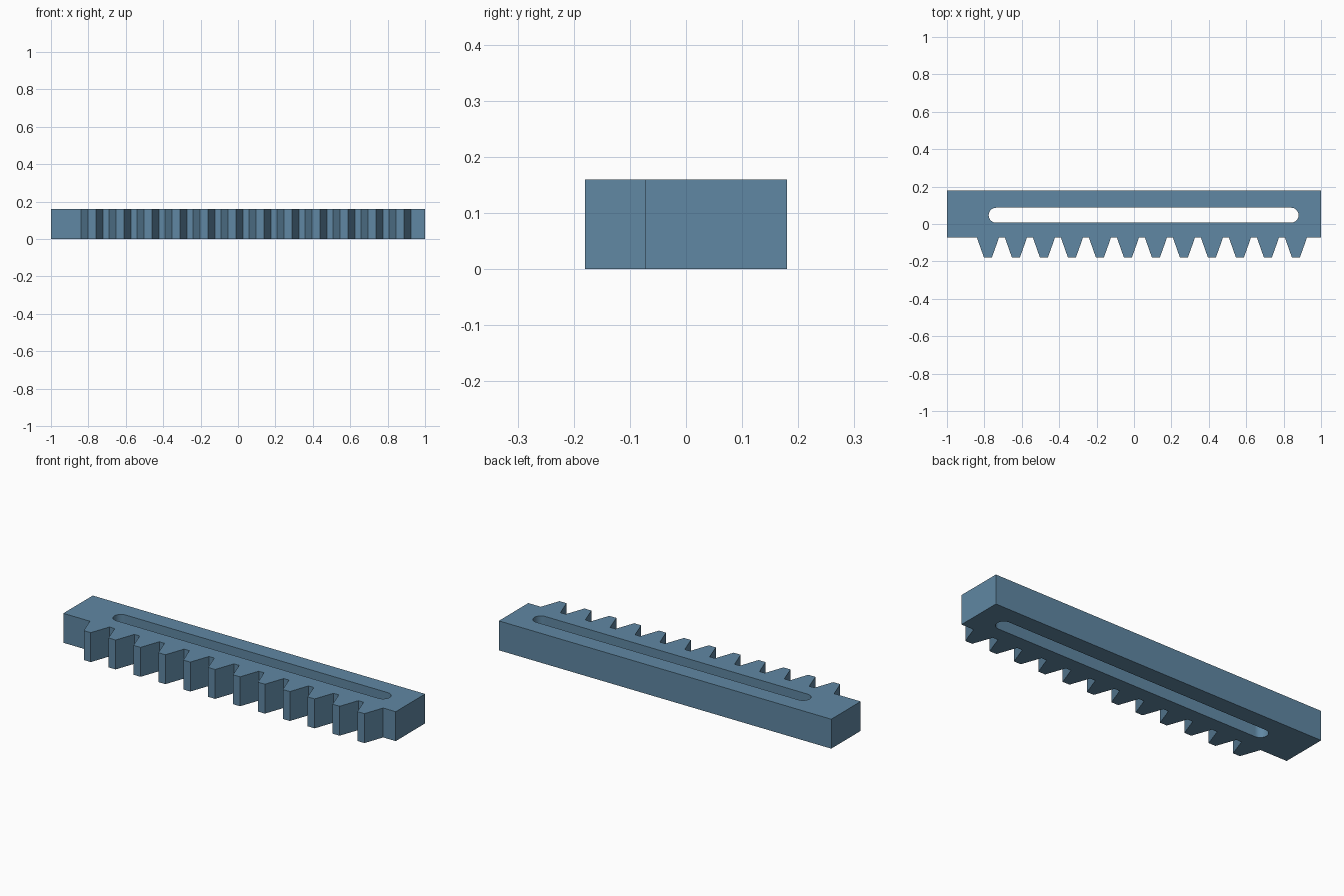
import bpy, bmesh, math

if "Cube" in bpy.data.objects:
    bpy.data.objects.remove(bpy.data.objects["Cube"])

HEIGHT = 0.16
BACK, ROOT, TIP = 0.18, -0.073, -0.18
TEETH, PITCH, FIRST = 12, 0.1497, -0.781
ROOT_HALF, TIP_HALF = 0.059, 0.021
SLOT_LEFT, SLOT_RIGHT, SLOT_Y, SLOT_R = -0.777, 0.88, 0.047, 0.04

# Outer outline: straight bar with a row of tapered teeth along the front
outline = [(-1, BACK), (-1, ROOT)]
for i in range(TEETH):
    x = FIRST + i * PITCH
    outline += [(x - ROOT_HALF, ROOT), (x - TIP_HALF, TIP),
                (x + TIP_HALF, TIP), (x + ROOT_HALF, ROOT)]
outline += [(1, ROOT), (1, BACK)]

# Slot outline: two half circles joined by straight sides
SEG = 16
slot = []
for cx, start in ((SLOT_RIGHT - SLOT_R, -math.pi / 2), (SLOT_LEFT + SLOT_R, math.pi / 2)):
    for i in range(SEG + 1):
        a = start + math.pi * i / SEG
        slot.append((cx + SLOT_R * math.cos(a), SLOT_Y + SLOT_R * math.sin(a)))


def add_loop(bm, points):
    verts = [bm.verts.new((x, y, 0)) for x, y in points]
    return [bm.edges.new((v, verts[(i + 1) % len(verts)])) for i, v in enumerate(verts)]


# Fill between the outlines and extrude upward
bm = bmesh.new()
edges = add_loop(bm, outline) + add_loop(bm, slot)
bmesh.ops.triangle_fill(bm, edges=edges, use_beauty=True, use_dissolve=False, normal=(0, 0, 1))
solid = bmesh.ops.extrude_face_region(bm, geom=bm.faces[:], use_keep_orig=True)
top = [g for g in solid["geom"] if isinstance(g, bmesh.types.BMVert)]
bmesh.ops.translate(bm, verts=top, vec=(0, 0, HEIGHT))
bmesh.ops.recalc_face_normals(bm, faces=bm.faces[:])

mesh = bpy.data.meshes.new("gear_rack")
bm.to_mesh(mesh)
bm.free()
rack = bpy.data.objects.new("gear_rack", mesh)
bpy.context.collection.objects.link(rack)

# Steel blue finish
mat = bpy.data.materials.new("steel_blue")
mat.diffuse_color = (0.117, 0.245, 0.367, 1)
mat.use_nodes = True
mat.node_tree.nodes["Principled BSDF"].inputs["Base Color"].default_value = mat.diffuse_color
mesh.materials.append(mat)

# Smooth slot ends, crisp edges elsewhere
bpy.context.view_layer.objects.active = rack
rack.select_set(True)
bpy.ops.object.shade_smooth_by_angle(angle=math.radians(30))
